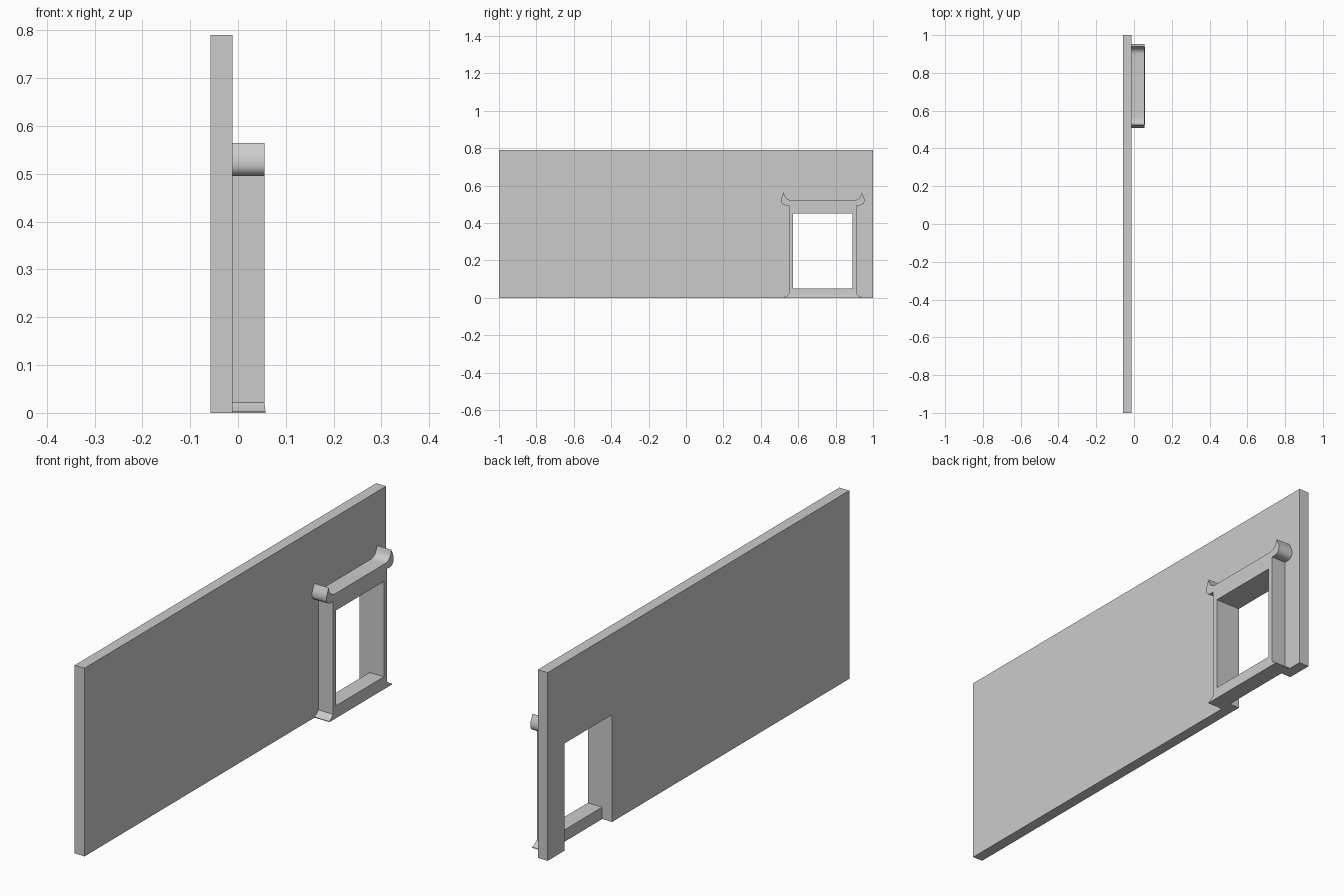
import bpy, bmesh
from mathutils import Vector
from mathutils.geometry import interpolate_bezier

if "Cube" in bpy.data.objects:
    bpy.data.objects.remove(bpy.data.objects["Cube"])

GATE_Y = 0.731
WALL_BACK, WALL_FRONT, GATE_FRONT = -0.058, -0.012, 0.055


def slab(name, loops, x0, x1):
    """Extrude closed (y, z) loops along x; extra loops become holes."""
    bm = bmesh.new()
    for pts in loops:
        vs = [bm.verts.new((x0, y, z)) for y, z in pts]
        for a, b in zip(vs, vs[1:] + vs[:1]):
            bm.edges.new((a, b))
    bmesh.ops.triangle_fill(bm, edges=bm.edges[:], use_beauty=True)
    ext = bmesh.ops.extrude_face_region(bm, geom=bm.faces[:])
    moved = [g for g in ext["geom"] if isinstance(g, bmesh.types.BMVert)]
    bmesh.ops.translate(bm, verts=moved, vec=(x1 - x0, 0, 0))
    bmesh.ops.recalc_face_normals(bm, faces=bm.faces[:])
    me = bpy.data.meshes.new(name)
    bm.to_mesh(me)
    bm.free()
    ob = bpy.data.objects.new(name, me)
    bpy.context.collection.objects.link(ob)
    return ob


def bez(p0, h0, h1, p1, n=9):
    pts = interpolate_bezier(*[Vector((a, b, 0)) for a, b in (p0, h0, h1, p1)], n)
    return [(p.x, p.y) for p in pts]


# Wall with a doorway open to the ground
y0, y1 = GATE_Y - 0.158, GATE_Y + 0.158
slab("wall", [[(-1, 0), (y0, 0), (y0, 0.45), (y1, 0.45), (y1, 0),
               (1, 0), (1, 0.79), (-1, 0.79)]], WALL_BACK, WALL_FRONT)

# Gate surround: half profile with flared foot and upturned eave, mirrored
half = [(0.207, 0), (0.207, 0.003), (0.192, 0.011), (0.18, 0.022), (0.18, 0.495)]
half += bez((0.190, 0.495), (0.212, 0.493), (0.223, 0.505), (0.223, 0.52))
half += bez((0.223, 0.52), (0.223, 0.54), (0.214, 0.548), (0.208, 0.564))[1:]
half += bez((0.208, 0.564), (0.203, 0.535), (0.188, 0.522), (0.166, 0.522))[1:]
outline = ([(GATE_Y + y, z) for y, z in half]
           + [(GATE_Y - y, z) for y, z in reversed(half)])
hole = [(y0, 0.05), (y1, 0.05), (y1, 0.45), (y0, 0.45)]
gate = slab("gate_surround", [outline, hole], WALL_FRONT, GATE_FRONT)

# Slight forward flare at the base of the gate
bm = bmesh.new()
bm.from_mesh(gate.data)
bmesh.ops.bisect_plane(bm, geom=bm.verts[:] + bm.edges[:] + bm.faces[:], dist=1e-5,
                       plane_co=(0, 0, 0.022), plane_no=(0, 0, 1))
for v in bm.verts:
    if v.co.x > 0 and v.co.z < 0.0219:
        v.co.x += 0.003 * (0.022 - v.co.z) / 0.022
bm.to_mesh(gate.data)
bm.free()

# Smooth the curled eaves, keep other edges sharp
bpy.ops.object.select_all(action='DESELECT')
gate.select_set(True)
bpy.context.view_layer.objects.active = gate
bpy.ops.object.shade_smooth_by_angle(angle=0.5)
